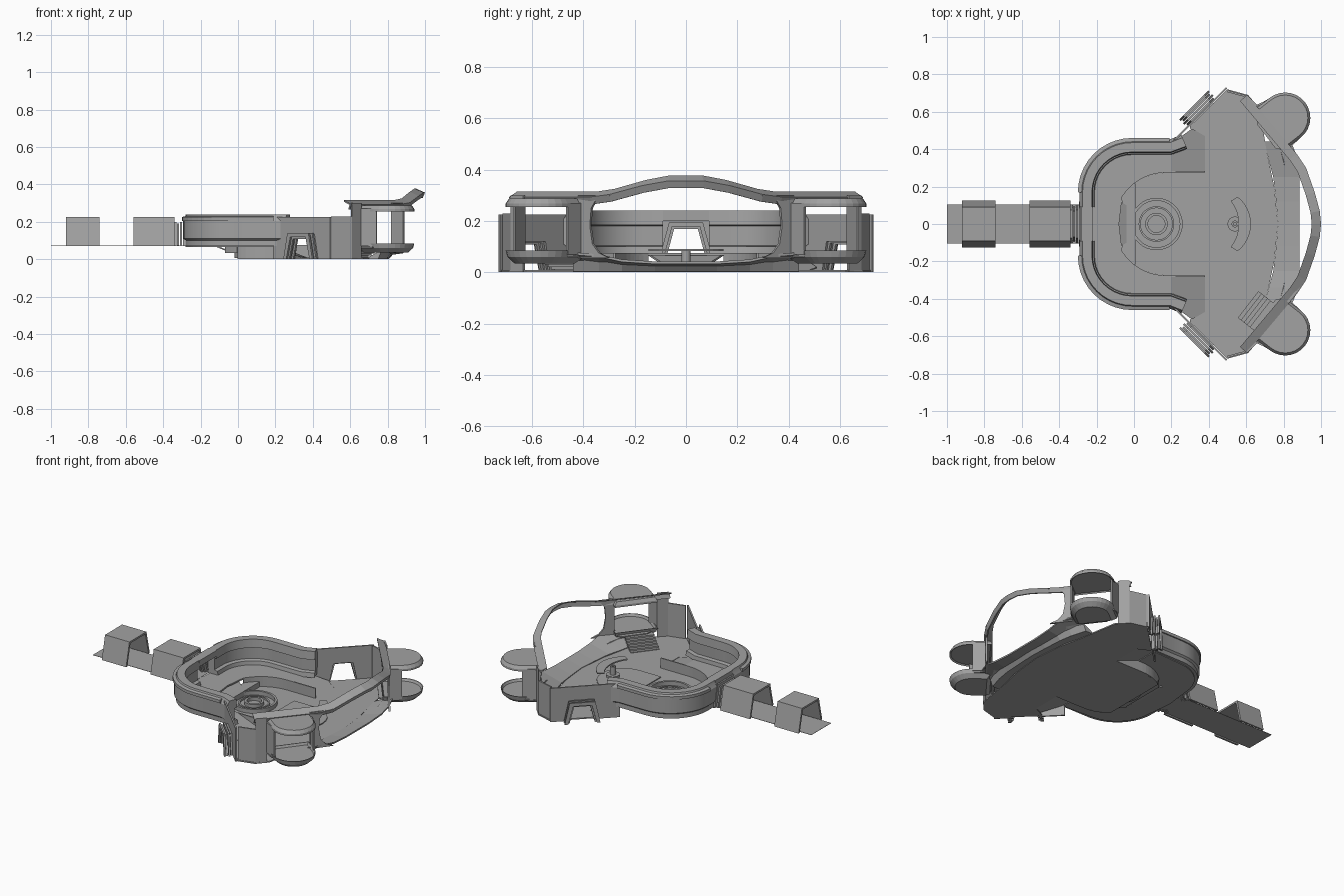
import bpy, bmesh, math
from mathutils import Vector

if "Cube" in bpy.data.objects:
    bpy.data.objects.remove(bpy.data.objects["Cube"])

grey = bpy.data.materials.new("plain_grey")
grey.use_nodes = True
grey.diffuse_color = (0.36, 0.36, 0.36, 1)
grey.node_tree.nodes["Principled BSDF"].inputs["Base Color"].default_value = grey.diffuse_color


def finish(name, bm, mirror=False, smooth=False):
    bmesh.ops.recalc_face_normals(bm, faces=bm.faces)
    mesh = bpy.data.meshes.new(name)
    bm.to_mesh(mesh)
    bm.free()
    mesh.materials.append(grey)
    ob = bpy.data.objects.new(name, mesh)
    bpy.context.collection.objects.link(ob)
    if mirror:
        m = ob.modifiers.new("mirror", 'MIRROR')
        m.use_axis = (False, True, False)
    if smooth:
        bpy.ops.object.select_all(action='DESELECT')
        ob.select_set(True)
        bpy.context.view_layer.objects.active = ob
        bpy.ops.object.shade_smooth_by_angle(angle=math.radians(30))


def loft(name, rows, caps=True, **kw):
    """Skin a list of equal-length closed point rows."""
    bm = bmesh.new()
    vs = [[bm.verts.new(p) for p in r] for r in rows]
    n = len(rows[0])
    for a, b in zip(vs, vs[1:]):
        for i in range(n):
            j = (i + 1) % n
            bm.faces.new((a[i], a[j], b[j], b[i]))
    if caps:
        bm.faces.new(vs[0])
        bm.faces.new(vs[-1])
    finish(name, bm, **kw)


def prism(name, pts, vec, **kw):
    base = [Vector(p) for p in pts]
    loft(name, [base, [p + Vector(vec) for p in base]], **kw)


def slab(name, pts, z0, z1, **kw):
    prism(name, [(x, y, z0) for x, y in pts], (0, 0, z1 - z0), **kw)


def wall(name, p, q, z0, z1, t=0.01):
    d = (Vector(q) - Vector(p)).normalized() * t
    slab(name, [p, q, (q[0] - d.y, q[1] + d.x), (p[0] - d.y, p[1] + d.x)], z0, z1, mirror=True)


def sweep(name, path, section, **kw):
    """Sweep (left offset, dz) section along a path of (x, y, z)."""
    pts = [Vector(p) for p in path]
    rows = []
    for i, p in enumerate(pts):
        d = pts[min(i + 1, len(pts) - 1)] - pts[max(i - 1, 0)]
        d.z = 0
        d.normalize()
        rows.append([p + Vector((-d.y * o, d.x * o, h)) for o, h in section])
    loft(name, rows, **kw)


def arc(cx, cy, r, a0, a1, n):
    angs = [math.radians(a0 + (a1 - a0) * i / n) for i in range(n + 1)]
    return [(cx + r * math.cos(a), cy + r * math.sin(a)) for a in angs]


def ring(name, cx, r0, r1, z0, z1):
    rows = [[(x, y, z) for x, y in arc(cx, 0, r, 0, 350, 35)]
            for r, z in ((r0, z0), (r1, z0), (r1, z1), (r0, z1), (r0, z0))]
    loft(name, rows, caps=False, smooth=True)


# Rounded room: wall with padded cap and shallow recess
outline = [(-0.30, 0.09)] + arc(-0.01, 0.17, 0.29, 180, 90, 10) + [(0.19, 0.46), (0.25, 0.485)]
room_section = [(-0.02, 0.07), (-0.02, 0.10), (-0.008, 0.11), (-0.008, 0.205), (-0.02, 0.225), (-0.025, 0.24),
                (-0.075, 0.24), (-0.08, 0.185), (-0.062, 0.18), (-0.062, 0.105), (-0.085, 0.10), (-0.09, 0.07)]
sweep("room_wall", [(x, y, 0) for x, y in outline], room_section, mirror=True, smooth=True)
sweep("room_trim", [(x, y, 0) for x, y in outline[1:-1]],
      [(0, 0.205), (0, 0.225), (-0.02, 0.23), (-0.02, 0.205)], mirror=True)
slab("door_header", [(-0.28, -0.09), (-0.28, 0.09), (-0.22, 0.09), (-0.22, -0.09)], 0.20, 0.24)

# Raised platform round the pit, with ramps down to the hall
inner = [(0.2, 0.275)] + arc(0.17, 0, 0.275, 90, 148, 9)
platform = [(-0.28, 0)] + arc(-0.01, 0.17, 0.25, 180, 90, 8) + [(0.2, 0.43)]
slab("raised_platform", platform + inner + [(-0.08, 0)], 0.065, 0.075, mirror=True)


def riser(name, path, z):
    sweep(name, [(x, y, 0) for x, y in path], [(0, z), (0, 0.075), (-0.008, 0.075), (-0.008, z)], mirror=True)


step_half = arc(0.17, 0, 0.275, 128, 148, 4)
riser("platform_riser", [(0.38, 0.275)] + arc(0.17, 0, 0.275, 90, 128, 7), 0)
riser("entry_riser", step_half, 0.034)
prism("side_ramp", [(0.2, 0.275, 0.075), (0.38, 0.275, 0.005), (0.38, 0.47, 0.005), (0.31, 0.51, 0.02),
                    (0.2, 0.43, 0.075)], (0, 0, -0.005), mirror=True)
prism("entry_ramp", [(-0.12, -0.15, 0.075), (-0.12, 0.15, 0.075), (-0.04, 0.1, 0.042), (-0.04, -0.1, 0.042)],
      (0, 0, -0.008))
slab("entry_step", step_half + [(x, -y) for x, y in reversed(step_half)], 0.034, 0.042)
slab("entry_step_face", [(0, -0.217), (0.008, -0.217), (0.008, 0.217), (0, 0.217)], 0, 0.042)

# Hall floor
half = [(0, 0.217)] + arc(0.17, 0, 0.275, 120, 90, 4) + [
    (0.38, 0.275), (0.38, 0.47), (0.30, 0.51), (0.30, 0.525), (0.50, 0.72), (0.61, 0.69), (0.67, 0.62), (0.715, 0.36),
    (0.75, 0.2), (0.77, 0)]
slab("hall_floor", half + [(x, -y) for x, y in reversed(half[:-1])], 0, 0.008)

# Floor rings, dais and crescent console
for k, (a, b, h) in enumerate([(0.125, 0.14, 0.035), (0.085, 0.095, 0.02), (0.045, 0.06, 0.03)]):
    ring("pit_ring_%d" % k, 0.12, a, b, 0.005, h)
slab("console_dais", [(0.3, -0.165)] + arc(0.46, 0, 0.165, -90, 90, 12) + [(0.3, 0.165)], 0.008, 0.014)
slab("console_top", arc(0.44, 0, 0.185, -52, 52, 12) + arc(0.36, 0, 0.2, 38, -38, 10), 0.082, 0.09)
ring("console_stem", 0.54, 0.008, 0.018, 0.01, 0.085)
ring("console_foot", 0.54, 0.008, 0.04, 0.01, 0.03)

# Diagonal side walls with trapezoid doorways and stacked frames
U, N = Vector((0.707, 0.707, 0)), Vector((-0.707, 0.707, 0))
C = Vector((0.365, 0.59, 0))


def door_plane(pairs, out):
    return [C + U * u + N * out + Vector((0, 0, z)) for u, z in pairs]


def arch(w, top, cut):
    """Trapezoid arch outline with an opening."""
    return [(-w, 0), (-w * 0.72, top), (w * 0.72, top), (w, 0), (w - cut, 0),
            (w * 0.72 - cut, top - cut), (cut - w * 0.72, top - cut), (cut - w, 0)]


prism("door_wall", door_plane([(-0.24, 0), (-0.24, 0.225), (0.19, 0.225), (0.19, 0), (0.085, 0),
                               (0.06, 0.12), (-0.06, 0.12), (-0.085, 0)], 0), N * 0.01, mirror=True)
for k, (w, top, out) in enumerate([(0.10, 0.135, 0.01), (0.11, 0.14, 0.025), (0.10, 0.13, 0.04), (0.11, 0.14, 0.053)]):
    prism("door_frame_%d" % k, door_plane(arch(w, top, 0.022), out), N * 0.011, mirror=True)

# Outer hall walls and end columns
wall("outer_wall", (0.61, 0.685), (0.50, 0.715), 0, 0.228)
wall("end_column", (0.66, 0.635), (0.61, 0.685), 0, 0.30)

# Corridor floor, hoods and connecting frames
slab("corridor_floor", [(-1, -0.105), (-0.28, -0.105), (-0.28, 0.105), (-1, 0.105)], 0.073, 0.075)


def hood(name, x0, x1, w, top, t):
    prism(name, [(x0, u, 0.07 + z) for u, z in arch(w, top - 0.07, t)], (x1 - x0, 0, 0))


hood("corridor_hood_far", -0.92, -0.74, 0.125, 0.225, 0.012)
hood("corridor_hood_near", -0.56, -0.34, 0.125, 0.225, 0.012)
for k, (x, w, top) in enumerate([(-0.34, 0.105, 0.2), (-0.325, 0.095, 0.19), (-0.31, 0.105, 0.2), (-0.295, 0.12, 0.215)]):
    hood("inner_door_frame_%d" % k, x, x + 0.01, w, top, 0.022)

# Curved roof beam over the front window
beam = [(0.605, 0.69, 0.315), (0.87, 0.375, 0.315), (0.92, 0.30, 0.325), (0.966, 0.17, 0.36), (0.993, 0.07, 0.378)]
beam += [(1.0, 0, 0.378)] + [(x, -y, z) for x, y, z in reversed(beam)]
sweep("window_beam", beam, [(-0.05, 0), (0, -0.022), (-0.012, -0.05), (-0.02, -0.05), (-0.012, -0.025), (-0.05, -0.008)])

# Window side frames with rounded openings
frame = [(0.29, 0.30), (0.35, 0.285), (0.37, 0.25), (0.375, 0.18), (0.365, 0.11), (0.34, 0.075), (0.30, 0.055)]


def frame_point(y, z):
    return (0.835 + (0.41 - y) * 0.75, y, z)


prism("window_frame", [frame_point(y, z) for y, z in frame] + [frame_point(0.42, 0.055), frame_point(0.42, 0.30)],
      (-0.01, -0.007, 0), mirror=True)

# Sill lip below the window, with a steep outer face
sill = [(0.44, 0.70, 0.84, 0.068), (0.34, 0.72, 0.88, 0.06), (0.25, 0.745, 0.885, 0.04), (0.12, 0.76, 0.885, 0.032),
        (0, 0.77, 0.885, 0.032)]
loft("window_sill", [[(a, y, 0.002), ((a + b) / 2 - 0.02, y, 0.002), ((a + b) / 2, y, z * 0.75), (b, y, z),
                      (b, y, z + 0.01), (a, y, 0.012)] for y, a, b, z in sill], mirror=True)

# Side alcoves: dished base, inner floor, roof cap and side panels
A = Vector((0.79, 0.613, 0))
B = Vector((-0.613, 0.79, 0))


def alcove_row(scale, z):
    flat = [(-0.12, -0.135)] + arc(0, 0, 0.135, -90, 90, 14) + [(-0.12, 0.135)]
    return [Vector((0.808, 0.568, z)) + (A * u + B * v) * scale for u, v in flat]


loft("alcove_base", [alcove_row(0.75, 0.035), alcove_row(0.95, 0.06), alcove_row(1, 0.085), alcove_row(0.96, 0.085),
                     alcove_row(0.9, 0.07)], mirror=True)
loft("alcove_roof", [alcove_row(0.93, 0.262), alcove_row(1, 0.255), alcove_row(1, 0.268), alcove_row(0.9, 0.288)],
     mirror=True)
slab("alcove_floor", [(0.65, 0.63), (0.72, 0.67), (0.88, 0.46), (0.835, 0.41), (0.76, 0.40), (0.66, 0.53)],
     0.06, 0.068, mirror=True)
wall("alcove_outer_panel", (0.74, 0.675), (0.65, 0.635), 0.07, 0.27)
wall("alcove_inner_panel", (0.835, 0.41), (0.89, 0.46), 0.07, 0.27)

# Steps up to one alcove
A_low, B_low = Vector((A.x, -A.y)), Vector((B.x, -B.y))
for k in range(6):
    c = Vector((0.61 + 0.016 * k, -0.43 - 0.0125 * k))
    a, b = A_low * 0.02, B_low * 0.09
    slab("step_%d" % k, [c - a - b, c + a - b, c + a + b, c - a + b], 0.01 * k, 0.01 * k + 0.012)
